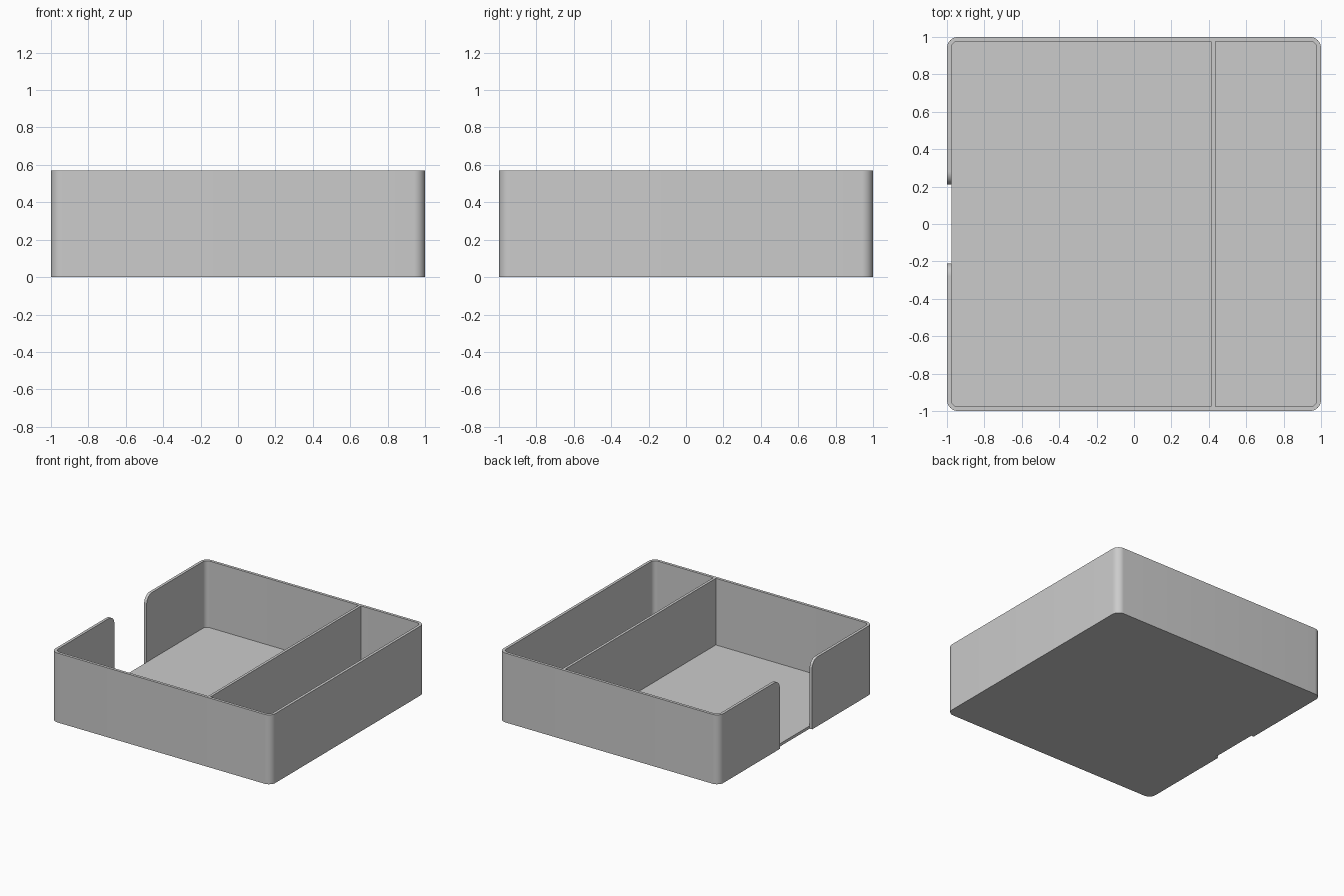
import bpy, bmesh, math

if "Cube" in bpy.data.objects:
    bpy.data.objects.remove(bpy.data.objects["Cube"], do_unlink=True)

HEIGHT = 0.57
WALL = 0.023
RADIUS = 0.06
INNER = 1 - WALL
NOTCH_HALF = 0.21
NOTCH_RADIUS = 0.07

grey = bpy.data.materials.new("plain grey")
grey.use_nodes = True
grey.diffuse_color = (0.6, 0.6, 0.6, 1)
grey.node_tree.nodes["Principled BSDF"].inputs["Base Color"].default_value = (0.6, 0.6, 0.6, 1)


def arc(cx, cy, r, start, end, steps=10):
    angles = [math.radians(start + (end - start) * i / steps) for i in range(steps + 1)]
    return [(cx + r * math.cos(a), cy + r * math.sin(a)) for a in angles]


def rounded_square(half, r):
    c = half - r
    pts = []
    for quarter, (sx, sy) in enumerate([(1, 1), (-1, 1), (-1, -1), (1, -1)]):
        pts += arc(sx * c, sy * c, r, quarter * 90, quarter * 90 + 90)
    return pts


def finish(name, bm):
    bmesh.ops.recalc_face_normals(bm, faces=bm.faces)
    mesh = bpy.data.meshes.new(name)
    bm.to_mesh(mesh)
    bm.free()
    mesh.materials.append(grey)
    obj = bpy.data.objects.new(name, mesh)
    bpy.context.collection.objects.link(obj)
    return obj


def prism(name, points, offset):
    """Close a planar outline and extrude it along the offset."""
    bm = bmesh.new()
    face = bm.faces.new([bm.verts.new(p) for p in points])
    new = bmesh.ops.extrude_face_region(bm, geom=[face])["geom"]
    bmesh.ops.translate(bm, vec=offset, verts=[g for g in new if isinstance(g, bmesh.types.BMVert)])
    return finish(name, bm)


def activate(obj):
    bpy.ops.object.select_all(action="DESELECT")
    obj.select_set(True)
    bpy.context.view_layer.objects.active = obj


# Outer wall: rounded square ring
outer = rounded_square(1, RADIUS)
inner = rounded_square(INNER, RADIUS - WALL)
bm = bmesh.new()
loops = [[bm.verts.new((x, y, z)) for x, y in ring]
         for ring, z in [(outer, 0), (outer, HEIGHT), (inner, HEIGHT), (inner, 0)]]
for k in range(4):
    a, b = loops[k], loops[(k + 1) % 4]
    for i in range(len(a)):
        j = (i + 1) % len(a)
        bm.faces.new((a[i], a[j], b[j], b[i]))
wall = finish("outer_wall", bm)

# Access notch with rounded upper corners, cut through the right wall
side = arc(NOTCH_HALF + NOTCH_RADIUS, HEIGHT - NOTCH_RADIUS, NOTCH_RADIUS, 180, 90)
side = [(NOTCH_HALF, -0.1)] + side + [(NOTCH_HALF + NOTCH_RADIUS, HEIGHT + 0.1)]
outline = side + [(-y, z) for y, z in reversed(side)]
cutter = prism("notch_cutter", [(-1.1, y, z) for y, z in outline], (0.2, 0, 0))
cutter.hide_render = True
cut = wall.modifiers.new("notch", "BOOLEAN")
cut.operation = "DIFFERENCE"
cut.solver = "EXACT"
cut.object = cutter
activate(wall)
bpy.ops.object.modifier_apply(modifier=cut.name)
bpy.data.objects.remove(cutter, do_unlink=True)
bpy.ops.object.shade_smooth_by_angle(angle=math.radians(30))

# Floor filling the inside of the wall
floor = prism("floor", [(x, y, 0) for x, y in inner], (0, 0, WALL))
activate(floor)
bpy.ops.object.shade_smooth_by_angle(angle=math.radians(30))

# Divider between the large and the narrow compartment
left, right = 0.413, 0.435
corners = [(left, -INNER), (right, -INNER), (right, INNER), (left, INNER)]
prism("divider", [(x, y, WALL) for x, y in corners], (0, 0, HEIGHT - WALL))
